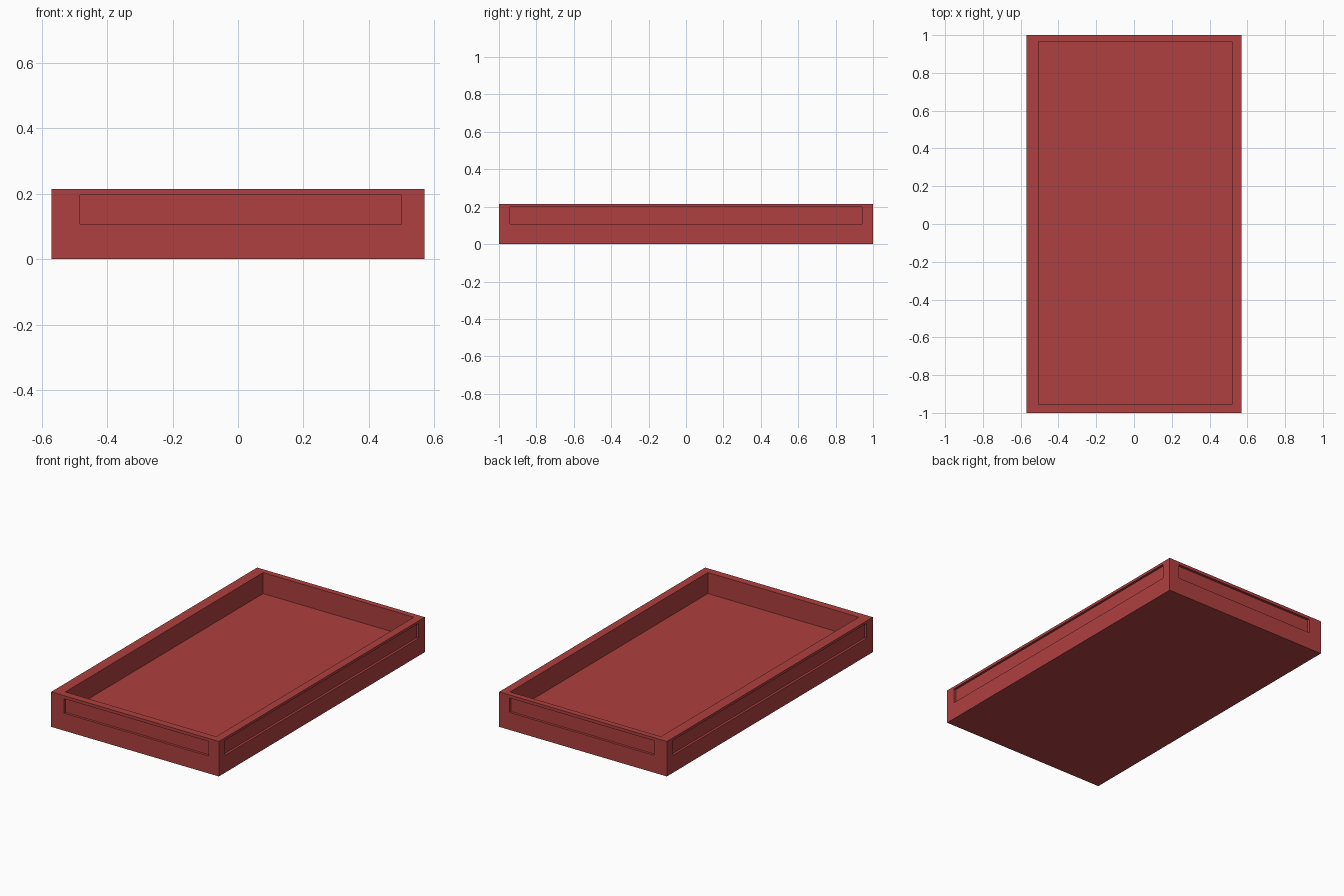
import bpy

if "Cube" in bpy.data.objects:
    bpy.data.objects.remove(bpy.data.objects["Cube"])

red = bpy.data.materials.new("red")
red.diffuse_color = (0.43, 0.05, 0.05, 1)
red.use_nodes = True
red.node_tree.nodes["Principled BSDF"].inputs["Base Color"].default_value = red.diffuse_color


def box(name, x, y, z):
    """Box spanning the given (min, max) ranges."""
    bpy.ops.mesh.primitive_cube_add(size=1)
    ob = bpy.context.object
    ob.name = name
    for v in ob.data.vertices:
        v.co = [(lo + hi) / 2 + c * (hi - lo) for c, (lo, hi) in zip(v.co, (x, y, z))]
    return ob


W, L, H = 0.57, 1.0, 0.215   # half width, half length, height
D = 0.015                    # depth of the side recesses
OUT = 0.05                   # how far cutters reach outside

# Tray body
tray = box("tray", (-W, W), (-L, L), (0, H))
tray.data.materials.append(red)

# Main cavity, open at the top
cutters = [box("cavity_cutter", (-0.505, 0.52), (-0.955, 0.965), (0.086, H + OUT))]

# Shallow long recess on each of the four outer walls
for s, end, side in ((-1, "front", "left"), (1, "back", "right")):
    ys = sorted((s * (L - D), s * (L + OUT)))
    cutters.append(box(end + "_recess_cutter", (-0.483, 0.50), ys, (0.107, 0.196)))
    xs = sorted((s * (W - D), s * (W + OUT)))
    cutters.append(box(side + "_recess_cutter", xs, (-0.94, 0.94), (0.107, 0.199)))

for c in cutters:
    c.hide_render = True
    c.display_type = 'WIRE'
    mod = tray.modifiers.new(c.name, 'BOOLEAN')
    mod.operation = 'DIFFERENCE'
    mod.solver = 'EXACT'
    mod.object = c
